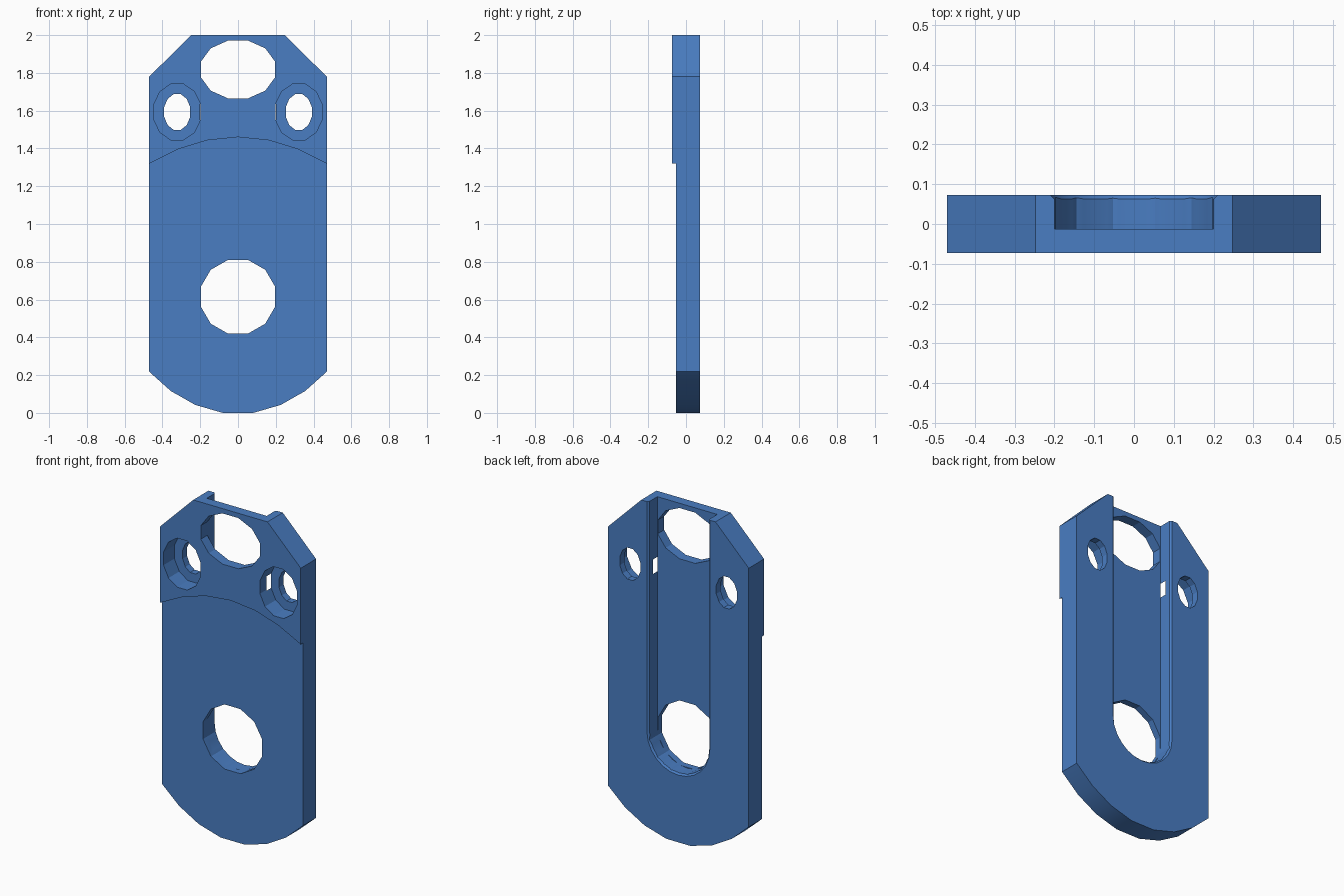
import bpy, bmesh, math

old = bpy.data.objects.get("Cube")
if old:
    bpy.data.objects.remove(old, do_unlink=True)

FRONT, STEP, FLOOR, BACK = -0.073, -0.052, -0.012, 0.073

blue = bpy.data.materials.new("steel blue")
blue.use_nodes = True
colour = (0.068, 0.207, 0.545, 1)
blue.diffuse_color = colour
blue.node_tree.nodes["Principled BSDF"].inputs["Base Color"].default_value = colour


def loft(name, sections):
    """Solid through (y, [(x, z), ...]) sections with equal point counts."""
    bm = bmesh.new()
    rings = [[bm.verts.new((x, y, z)) for x, z in pts] for y, pts in sections]
    n = len(rings[0])
    for a, b in zip(rings, rings[1:]):
        for i in range(n):
            j = (i + 1) % n
            bm.faces.new((a[i], a[j], b[j], b[i]))
    bm.faces.new(rings[0])
    bm.faces.new(rings[-1])
    bmesh.ops.recalc_face_normals(bm, faces=bm.faces)
    mesh = bpy.data.meshes.new(name)
    bm.to_mesh(mesh)
    bm.free()
    mesh.materials.append(blue)
    ob = bpy.data.objects.new(name, mesh)
    bpy.context.collection.objects.link(ob)
    return ob


def mirrored(half):
    """Close a right-hand half outline across x = 0."""
    return half + [(-x, z) for x, z in reversed(half) if x > 0]


def ellipse(cx, cz, rx, rz, n=12):
    """Polygon hole with flat edges at top, bottom and sides."""
    k = 1 / math.cos(math.pi / n)
    angles = [math.tau * (i + 0.5) / n for i in range(n)]
    return [(cx + rx * k * math.cos(t), cz + rz * k * math.sin(t)) for t in angles]


def slot(r, n=12):
    """Round-bottomed channel, open past the top."""
    arc = [math.pi + math.pi * i / n for i in range(n + 1)]
    return [(-r, 2.2)] + [(r * math.cos(t), 0.615 + r * math.sin(t)) for t in arc] + [(r, 2.2)]


def cut(body, name, sections):
    cutter = loft(name, sections)
    cutter.hide_render = True
    mod = body.modifiers.new(name, "BOOLEAN")
    mod.operation = "DIFFERENCE"
    mod.solver = "EXACT"
    mod.object = cutter
    bpy.context.view_layer.objects.active = body
    bpy.ops.object.modifier_apply(modifier=name)
    bpy.data.objects.remove(cutter, do_unlink=True)


# Plate with chamfered top corners and a rounded lower end
outline = mirrored([(0.08, 0), (0.226, 0.042), (0.356, 0.116), (0.47, 0.218),
                    (0.47, 1.78), (0.248, 2.0)])
plate = loft("latch_plate", [(FRONT, outline), (BACK, outline)])

# Lower front face set back below a shallow arc
recess = mirrored([(0.6, -0.2), (0.6, 1.255), (0.47, 1.32), (0.32, 1.395),
                   (0.165, 1.443), (0, 1.46)])
cut(plate, "front_recess", [(-0.3, recess), (STEP, recess)])

# Channel in the back with a chamfered rim
cut(plate, "back_channel", [(FLOOR, slot(0.2)), (0.063, slot(0.2)),
                            (BACK, slot(0.21)), (0.2, slot(0.21))])

# Large through holes
for name, cz, rz in (("lower_hole", 0.615, 0.195), ("upper_hole", 1.818, 0.153)):
    ring = ellipse(0, cz, 0.197, rz)
    cut(plate, name, [(-0.3, ring), (0.3, ring)])

# Screw holes with a wide counterbore from the front
for side in (-1, 1):
    bore = ellipse(side * 0.322, 1.593, 0.069, 0.095)
    sink = ellipse(side * 0.322, 1.593, 0.124, 0.148)
    cut(plate, "screw_hole", [(-0.3, bore), (0.3, bore)])
    cut(plate, "counterbore", [(-0.3, sink), (0.03, sink)])

bpy.ops.object.select_all(action="DESELECT")
plate.select_set(True)
bpy.context.view_layer.objects.active = plate
bpy.ops.object.shade_smooth_by_angle(angle=math.radians(20))
